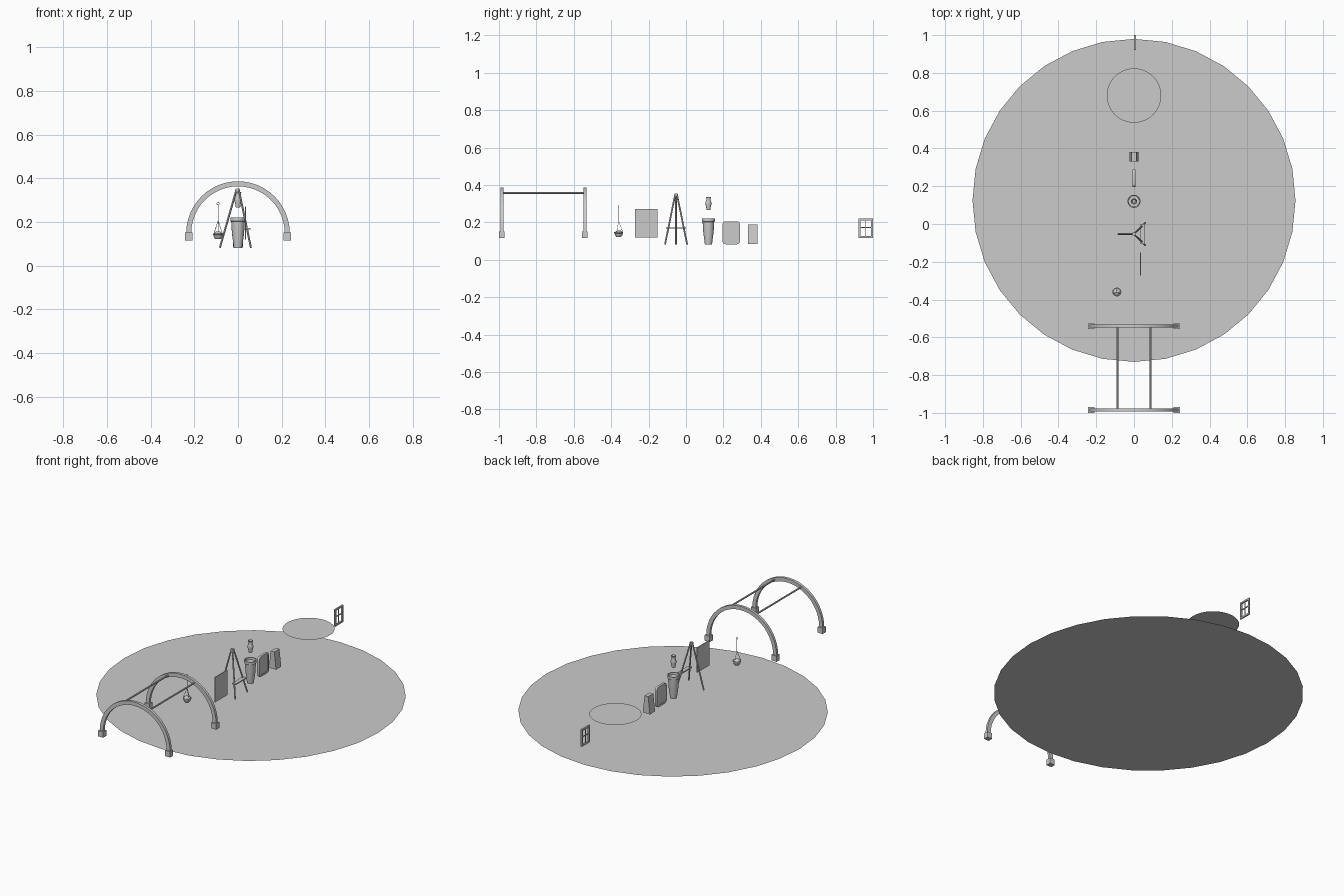
import bpy, bmesh
from math import sin, cos, pi, radians
from mathutils import Vector

if "Cube" in bpy.data.objects:
    bpy.data.objects.remove(bpy.data.objects["Cube"])


def make(name, verts, faces, smooth=False):
    me = bpy.data.meshes.new(name)
    me.from_pydata(verts, [], faces)
    bm = bmesh.new()
    bm.from_mesh(me)
    bmesh.ops.recalc_face_normals(bm, faces=bm.faces)
    bm.to_mesh(me)
    bm.free()
    ob = bpy.data.objects.new(name, me)
    bpy.context.collection.objects.link(ob)
    if smooth:
        bpy.ops.object.select_all(action='DESELECT')
        ob.select_set(True)
        bpy.context.view_layer.objects.active = ob
        bpy.ops.object.shade_smooth_by_angle(angle=radians(35))
    return ob


BOX_FACES = [(0, 1, 2, 3), (4, 7, 6, 5), (0, 4, 5, 1), (1, 5, 6, 2), (2, 6, 7, 3), (3, 7, 4, 0)]


def box(name, x, y, z, top=1.0):
    """Box from (min, max) ranges, optionally narrowed in x at the top."""
    c, h = sum(x) / 2, (x[1] - x[0]) / 2
    v = [(c + sx * h * t, yy, zz) for zz, t in ((z[0], 1), (z[1], top))
         for sx, yy in ((-1, y[0]), (1, y[0]), (1, y[1]), (-1, y[1]))]
    return make(name, v, BOX_FACES)


def rod(name, a, b, r, n=8):
    a, b = Vector(a), Vector(b)
    q = (b - a).to_track_quat('Z', 'Y')
    ring = [q @ Vector((r * cos(2 * pi * i / n), r * sin(2 * pi * i / n), 0)) for i in range(n)]
    v = [a + p for p in ring] + [b + p for p in ring]
    f = [(i, (i + 1) % n, n + (i + 1) % n, n + i) for i in range(n)]
    return make(name, v, f + [tuple(range(n)), tuple(range(n, 2 * n))], True)


def lathe(name, x, y, prof, n=16):
    v = [(x + r * cos(2 * pi * i / n), y + r * sin(2 * pi * i / n), z)
         for r, z in prof for i in range(n)]
    f = [(k * n + i, k * n + (i + 1) % n, (k + 1) * n + (i + 1) % n, (k + 1) * n + i)
         for k in range(len(prof) - 1) for i in range(n)]
    last = (len(prof) - 1) * n
    f += [tuple(range(n)), tuple(range(last, last + n))]
    return make(name, v, f, True)


def disc(name, y, z, r, n):
    v = [(r * cos(2 * pi * i / n), y + r * sin(2 * pi * i / n), z) for i in range(n)]
    return make(name, v, [tuple(range(n))])


def rounded(y, z, r, n=5):
    """Rounded rectangle outline in the yz plane."""
    pts = []
    for cy, cz, a0 in ((y[1] - r, z[1] - r, 0), (y[0] + r, z[1] - r, 90),
                       (y[0] + r, z[0] + r, 180), (y[1] - r, z[0] + r, 270)):
        for k in range(n + 1):
            a = radians(a0 + 90 * k / n)
            pts.append((cy + r * cos(a), cz + r * sin(a)))
    return pts


# floor and floating disc
disc("floor", 0.125, 0, 0.855, 32)
disc("pond_surface", 0.68, 0.195, 0.144, 48)

# two arches on plinths, joined by rails
SEG = 24
for tag, y in (("front", -0.985), ("rear", -0.541)):
    v, f = [], []
    for k in range(SEG + 1):
        a = pi * k / SEG
        for r, dy in ((0.237, -0.008), (0.237, 0.008), (0.214, 0.008), (0.214, -0.008)):
            v.append((r * cos(a), y + dy, 0.15 + r * sin(a)))
    for k in range(SEG):
        for j in range(4):
            f.append((4 * k + j, 4 * k + (j + 1) % 4, 4 * k + 4 + (j + 1) % 4, 4 * k + 4 + j))
    f += [(0, 1, 2, 3), tuple(range(4 * SEG, 4 * SEG + 4))]
    make(tag + "_arch", v, f, True)
    for s in (-1, 1):
        x = s * 0.2255
        box(tag + "_arch_plinth", (x - 0.017, x + 0.017), (y - 0.015, y + 0.015), (0.117, 0.152))
for x in (-0.088, 0.088):
    rod("arch_rail", (x, -0.985, 0.357), (x, -0.541, 0.357), 0.005)

# hanging basket with hook ring and cords
bx, by = -0.091, -0.36
lathe("basket", bx, by, [(0.012, 0.122), (0.019, 0.13), (0.022, 0.142), (0.024, 0.143),
                         (0.024, 0.149), (0.019, 0.149), (0.012, 0.156), (0.003, 0.158)], 12)
for k in range(3):
    a = radians(90 + 120 * k)
    rod("basket_cord", (bx + 0.022 * cos(a), by + 0.022 * sin(a), 0.148), (bx, by, 0.207), 0.0012, 6)
rod("basket_line", (bx, by, 0.205), (bx, by, 0.28), 0.0012, 6)
bpy.ops.mesh.primitive_torus_add(major_radius=0.006, minor_radius=0.0013, major_segments=16,
                                 minor_segments=6, location=(bx, by, 0.285), rotation=(pi / 2, 0, 0))
bpy.context.object.name = "basket_hook_ring"

# canvas panel
box("canvas", (0.0315, 0.0365), (-0.272, -0.152), (0.12, 0.272))

# tripod easel with ledge
ey = -0.053
for k in range(3):
    a = radians(60 + 120 * k)
    r = 0.083 if k == 1 else 0.118 * 0.98 / 1
    r = 0.083 if k == 1 else 0.118 / (2 * sin(radians(60))) + 0.014
    foot = (r * cos(a) + (0.018 if k != 1 else 0), ey + 0.059 * (sin(a) / sin(radians(60))), 0.083)
    top = (0.006 * cos(a), ey + 0.005 * sin(a), 0.352)
    rod("easel_leg", top, foot, 0.0045, 8)
box("easel_ledge", (0.034, 0.058), (ey - 0.053, ey + 0.053), (0.167, 0.174))
box("easel_head", (-0.008, 0.008), (ey - 0.007, ey + 0.007), (0.335, 0.354))

# tall planter and small vase above it
lathe("planter", 0, 0.12, [(0.019, 0.081), (0.020, 0.09), (0.028, 0.15), (0.031, 0.202), (0.035, 0.205),
                           (0.035, 0.221), (0.030, 0.221), (0.029, 0.208)], 16)
lathe("vase", 0, 0.12, [(0.010, 0.267), (0.011, 0.275), (0.016, 0.298), (0.016, 0.306), (0.011, 0.322),
                        (0.011, 0.328), (0.015, 0.337), (0.012, 0.337), (0.009, 0.328)], 16)

# rounded mirror: frame and recessed panel
outer = rounded((0.195, 0.289), (0.083, 0.206), 0.018)
inner = rounded((0.206, 0.278), (0.094, 0.195), 0.010)
n = len(outer)
v = [(x, *p) for x, ring in ((-0.007, outer), (0.007, outer), (0.007, inner), (-0.007, inner)) for p in ring]
f = [(j * n + i, j * n + (i + 1) % n, ((j + 1) % 4) * n + (i + 1) % n, ((j + 1) % 4) * n + i)
     for j in range(4) for i in range(n)]
make("mirror_frame", v, f, True)
v = [(x, *p) for x in (-0.005, 0.005) for p in inner]
make("mirror_panel", v, [tuple(range(n)), tuple(range(n, 2 * n))])

# tapered block
box("tapered_block", (-0.024, 0.024), (0.332, 0.382), (0.085, 0.19), top=0.5)

# window frame with cross bars
wx = (0.001, 0.010)
for y in ((0.922, 0.932), (0.99, 1.0)):
    box("window_stile", wx, y, (0.117, 0.221))
for z in ((0.117, 0.127), (0.211, 0.221)):
    box("window_rail", wx, (0.93, 0.992), z)
box("window_mullion", (0.003, 0.008), (0.9585, 0.9635), (0.125, 0.213))
box("window_crossbar", (0.003, 0.008), (0.93, 0.992), (0.17, 0.175))
